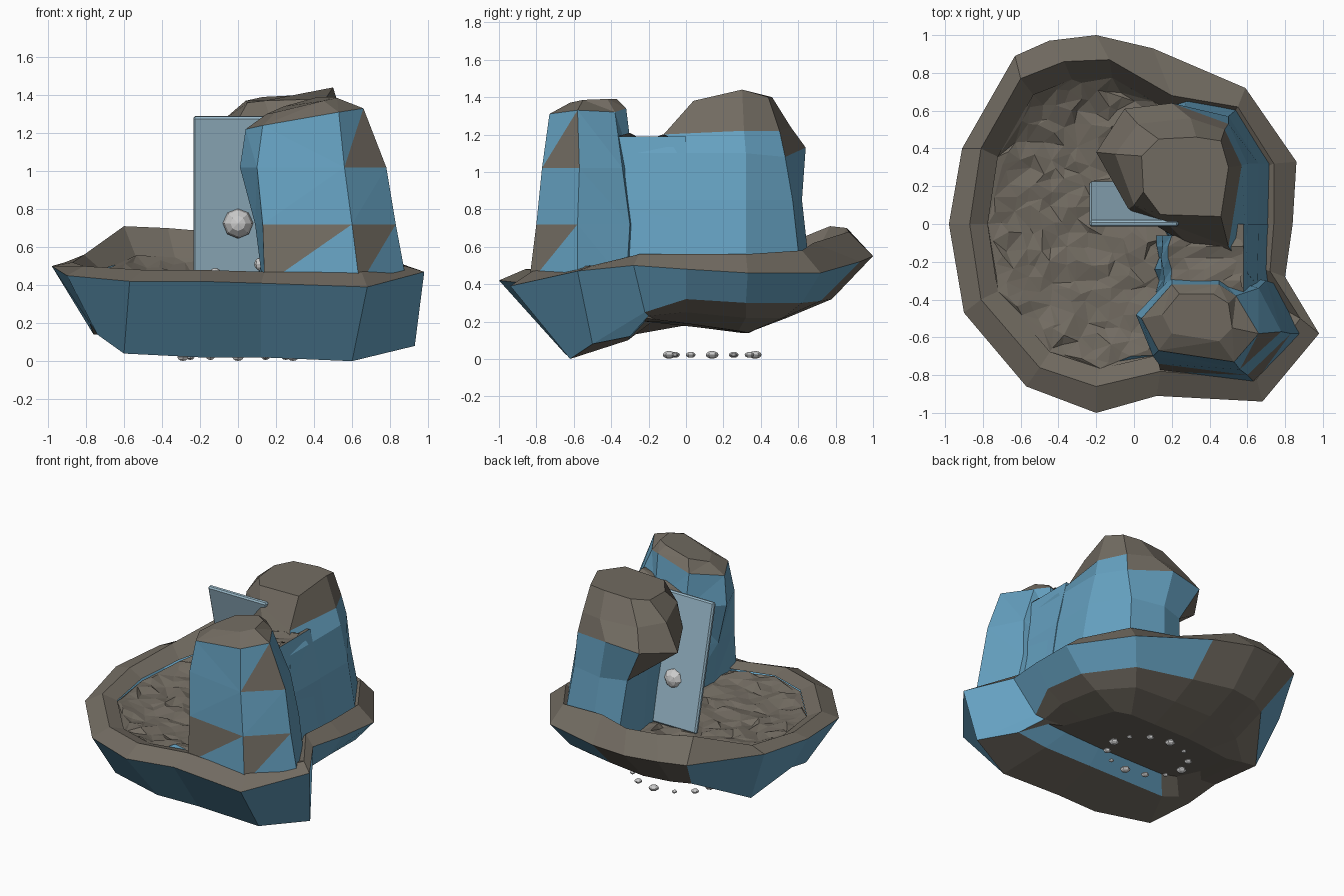
import bpy, bmesh, math, random
from mathutils import Vector
from mathutils.geometry import delaunay_2d_cdt

if "Cube" in bpy.data.objects:
    bpy.data.objects.remove(bpy.data.objects["Cube"])

random.seed(4)


def material(name, color):
    m = bpy.data.materials.new(name)
    m.diffuse_color = (*color, 1)
    m.use_nodes = True
    m.node_tree.nodes["Principled BSDF"].inputs["Base Color"].default_value = m.diffuse_color
    return m


EARTH = material("earth", (0.17, 0.15, 0.122))
STONE = material("blue_stone", (0.13, 0.355, 0.53))
SLATE = material("pale_slate", (0.31, 0.47, 0.57))


def finish(name, bm, steep=0.64, is_earth=None, triangulate=False):
    """Flat faces become earth, steep faces become blue stone."""
    bmesh.ops.recalc_face_normals(bm, faces=bm.faces)
    if triangulate:
        bmesh.ops.triangulate(bm, faces=[f for f in bm.faces if len(f.verts) == 4])
    bm.normal_update()
    for f in bm.faces:
        earth = abs(f.normal.z) >= steep
        if is_earth and is_earth(f.calc_center_median(), f.normal):
            earth = True
        f.material_index = 0 if earth else 1
    me = bpy.data.meshes.new(name)
    bm.to_mesh(me)
    bm.free()
    ob = bpy.data.objects.new(name, me)
    bpy.context.collection.objects.link(ob)
    me.materials.append(EARTH)
    me.materials.append(STONE)
    return ob


def loft(name, rings, cap_end=True, **style):
    bm = bmesh.new()
    rows = [[bm.verts.new(p) for p in r] for r in rings]
    n = len(rows[0])
    for a, b in zip(rows, rows[1:]):
        for i in range(n):
            j = (i + 1) % n
            bm.faces.new((a[i], a[j], b[j], b[i]))
    bm.faces.new(rows[0])
    if cap_end:
        bm.faces.new(rows[-1])
    return finish(name, bm, **style)


def level(z, pts):
    return [(x, y, z) for x, y in pts]


# Basin: underside, keel ridge, outer edge, rim crest and inner lip
outer = [(.98, -.58, .47), (.80, -.28, .5), (.84, 0, .48), (.86, .33, .46),
         (.59, .72, .46), (.1, .93, .52), (-.2, 1, .55), (-.45, .97, .56),
         (-.63, .89, .55), (-.91, .4, .52), (-.98, 0, .5), (-.9, -.47, .45),
         (-.57, -.86, .42), (-.2, -1, .42), (.12, -.91, .41), (.68, -.94, .39)]
crest = [(.88, -.5, .5), (.72, -.25, .56), (.74, 0, .56), (.74, .32, .56),
         (.55, .62, .58), (.2, .68, .62), (-.13, .87, .68), (-.37, .86, .7),
         (-.6, .77, .71), (-.81, .4, .56), (-.87, 0, .52), (-.81, -.4, .5),
         (-.5, -.76, .48), (-.2, -.86, .48), (.14, -.78, .47), (.65, -.82, .47)]
lower = [(.93, -.5, .08), (.66, -.22, .25), (.74, 0, .32), (.72, .32, .3),
         (.5, .62, .3), (.1, .72, .31), (-.2, .78, .32), (-.4, .75, .32),
         (-.52, .68, .31), (-.76, .34, .14), (-.78, -.1, .2), (-.74, -.32, .14),
         (-.6, -.55, .04), (-.2, -.64, .02), (.12, -.63, .02), (.6, -.62, 0)]
keel = [(.74, -.3, .12), (.6, -.2, .23), (.62, 0, .25), (.6, .32, .22),
        (.42, .52, .22), (.1, .54, .22), (-.2, .54, .22), (-.38, .52, .22),
        (-.5, .45, .2), (-.66, .32, .14), (-.66, -.1, .19), (-.62, -.28, .13),
        (-.5, -.31, .1), (-.2, -.31, .1), (.12, -.31, .1), (.5, -.31, .1)]
belly = [(.55, -.22, .22), (.47, -.16, .21), (.44, 0, .19), (.4, .28, .15),
         (.3, .33, .14), (.1, .33, .14), (-.18, .33, .14), (-.3, .32, .14),
         (-.38, .31, .14), (-.55, .29, .14), (-.57, 0, .18), (-.52, -.18, .2),
         (-.42, -.22, .2), (-.2, -.22, .2), (.12, -.22, .2), (.4, -.22, .21)]
lip = [(x * .89, y * .89, .45 + .4 * (z - .48)) for x, y, z in crest]
loft("rock_basin", [belly, keel, lower, outer, crest, lip], False, steep=.68,
     is_earth=lambda c, n: c.z > .435 and (n.z > .1 or c.z > .48))

# Rough basin floor, slightly dished
border = [Vector((x, y)) for x, y, z in lip]
n = len(border)
pts = list(border)
for i in range(-11, 12):
    for j in range(-11, 12):
        pts.append(Vector((i * .072 + random.uniform(-.03, .03),
                           j * .072 + random.uniform(-.03, .03))))
verts, _, faces, *_ = delaunay_2d_cdt(pts, [], [list(range(n))], 1, 1e-5)
bm = bmesh.new()
vs = []
for p in verts:
    near = min(range(n), key=lambda k: (border[k] - p).length)
    ratio = min(1, p.length / border[near].length)
    z = .41 + (lip[near][2] - .41) * ratio ** 5 + random.uniform(-.018, .018)
    vs.append(bm.verts.new((p.x, p.y, z)))
for f in faces:
    bm.faces.new([vs[k] for k in f])
bmesh.ops.delete(bm, geom=[v for v in bm.verts if not v.link_faces], context='VERTS')
finish("basin_floor", bm, steep=.45)

# Front rock pillar
loft("front_pillar", [
    level(.4, [(.14, -.78), (.64, -.84), (.89, -.58), (.76, -.32), (.45, -.25), (.2, -.3), (.13, -.5)]),
    level(.72, [(.13, -.74), (.6, -.8), (.83, -.58), (.7, -.3), (.45, -.25), (.2, -.28), (.09, -.5)]),
    level(1.02, [(.1, -.7), (.56, -.77), (.78, -.57), (.66, -.34), (.45, -.28), (.2, -.28), (.01, -.48)]),
    [(.13, -.67, 1.24), (.53, -.73, 1.31), (.66, -.58, 1.33), (.54, -.38, 1.32),
     (.45, -.32, 1.34), (.2, -.32, 1.26), (.04, -.5, 1.22)],
    [(.2, -.58, 1.31), (.45, -.62, 1.37), (.52, -.55, 1.385), (.5, -.42, 1.39),
     (.42, -.37, 1.39), (.24, -.37, 1.34), (.15, -.48, 1.3)]],
    steep=.5, triangulate=True,
    is_earth=lambda c, n: (.6 < c.z < .7 and c.y < -.6) or (1.05 < c.z < 1.15 and c.x > .6 and c.y < -.55))

# Back rock pillar with overhanging head
loft("back_pillar", [
    level(.4, [(.72, -.33), (.74, .32), (.56, .62), (.3, .67), (.12, .62), (.1, .34), (.12, .05), (.25, -.2)]),
    level(.85, [(.65, -.32), (.66, .32), (.5, .57), (.26, .62), (.08, .56), (.07, .34), (.12, .05), (.25, -.18)]),
    [(.6, -.26, 1.1), (.6, .32, 1.1), (.5, .53, 1.08), (.2, .64, 1.13),
     (-.05, .61, 1.1), (-.2, .38, 1.06), (-.03, .08, 1.08), (.3, -.12, 1.1)],
    [(.5, -.12, 1.2), (.57, .31, 1.22), (.48, .5, 1.22), (.3, .56, 1.24),
     (.02, .53, 1.24), (-.1, .37, 1.25), (.0, .1, 1.27), (.18, 0, 1.25)],
    [(.46, .04, 1.38), (.5, .3, 1.44), (.46, .44, 1.4), (.33, .46, 1.4),
     (.13, .45, 1.39), (.04, .36, 1.37), (.05, .17, 1.36), (.14, .05, 1.37)]],
    is_earth=lambda c, n: c.z > 1.25 or (c.z > 1.1 and c.x < .4))

# Rock saddle joining the pillars
loft("rock_saddle", [
    level(.4, [(.2, -.4), (.7, -.4), (.73, 0), (.2, 0)]),
    level(.85, [(.18, -.4), (.65, -.4), (.66, 0), (.2, 0)]),
    [(.2, -.38, 1.08), (.58, -.38, 1.19), (.58, 0, 1.19), (.2, 0, 1.1)]])

# Rough stream bed on the saddle, dropping at its left end
bm = bmesh.new()
grid = [[bm.verts.new((x + random.uniform(-.015, .015), -.36 + .06 * j,
                       z + random.uniform(-.02, .02))) for j in range(6)]
        for x, z in ((.12, .42), (.16, .7), (.15, .95), (.19, 1.1), (.28, 1.13),
                     (.38, 1.16), (.48, 1.18), (.57, 1.19))]
for a, b in zip(grid, grid[1:]):
    for j in range(5):
        bm.faces.new((a[j], b[j], b[j + 1]))
        bm.faces.new((a[j], b[j + 1], a[j + 1]))
finish("stream_bed", bm)

# Leaning slate panel
bpy.ops.mesh.primitive_cube_add(size=1, location=(0, .105, .85), rotation=(.234, 0, 0))
panel = bpy.context.object
panel.name = "leaning_panel"
panel.scale = (.47, .035, .9)
bpy.ops.object.transform_apply(location=False, rotation=False, scale=True)
panel.data.materials.append(SLATE)
bev = panel.modifiers.new("bevel", 'BEVEL')
bev.width, bev.segments = .01, 1


def pebble(name, loc, r, squash=1, seg=8, tilt=0):
    bpy.ops.mesh.primitive_uv_sphere_add(segments=seg, ring_count=6, radius=r,
                                         location=loc, rotation=(tilt, 0, 0))
    ob = bpy.context.object
    ob.name = name
    ob.scale.z = squash


# Round boss on the panel and small stones at its foot
pebble("panel_boss", (0, .11, .725), .08, tilt=math.pi / 2)
pebble("foot_stone", (-.12, .1, .455), .035)
pebble("foot_stone", (.12, .1, .51), .035)

# Ring of pebbles under the basin
for i in range(12):
    a = 2 * math.pi * i / 12
    pebble("ring_pebble", (.29 * math.cos(a), .14 + .23 * math.sin(a), .022),
           (.034, .018, .026)[i % 3], .6, 6)
